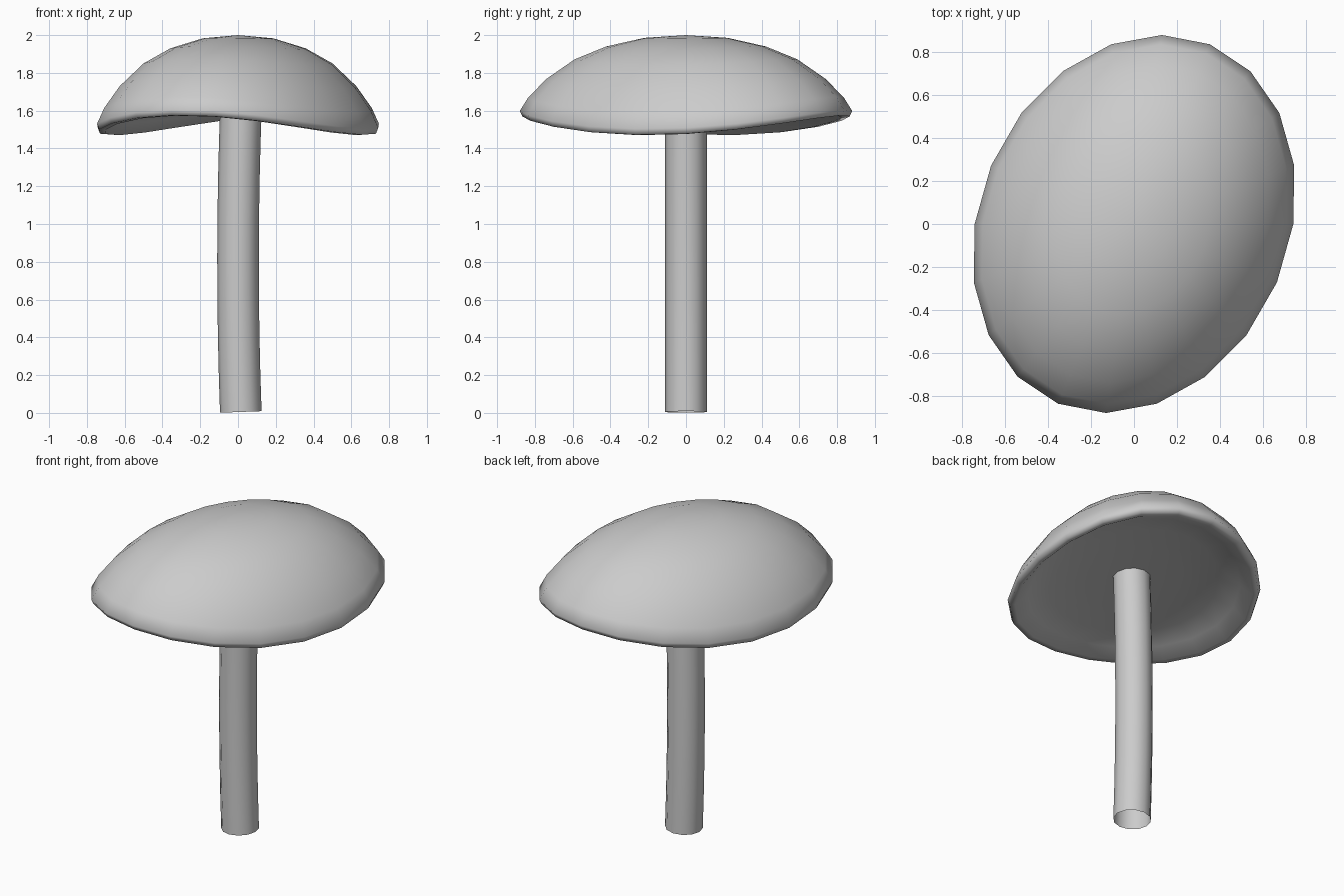
import bpy, bmesh
from math import cos, sin, pi, radians

if "Cube" in bpy.data.objects:
    bpy.data.objects.remove(bpy.data.objects["Cube"])


def lofted(name, rings, tip_start=None, tip_end=None):
    """Skin closed rings of points; optional tips close the ends."""
    bm = bmesh.new()
    loops = [[bm.verts.new(p) for p in ring] for ring in rings]
    n = len(loops[0])
    for a, b in zip(loops, loops[1:]):
        for i in range(n):
            j = (i + 1) % n
            bm.faces.new((a[i], a[j], b[j], b[i]))
    for tip, loop in ((tip_start, loops[0]), (tip_end, loops[-1])):
        if tip:
            v = bm.verts.new(tip)
            for i in range(n):
                bm.faces.new((v, loop[i], loop[(i + 1) % n]))
    bmesh.ops.recalc_face_normals(bm, faces=bm.faces)
    mesh = bpy.data.meshes.new(name)
    bm.to_mesh(mesh)
    bm.free()
    for p in mesh.polygons:
        p.use_smooth = True
    obj = bpy.data.objects.new(name, mesh)
    bpy.context.collection.objects.link(obj)
    return obj


SIDES = 20


def cap_ring(r, z_at_rim):
    """Skewed oval ring of relative size r; z_at_rim maps wavy rim height to z."""
    pts = []
    for k in range(SIDES):
        t = 2 * pi * k / SIDES
        rim = 1.54 + 0.052 * cos(2 * (t - radians(14)))
        pts.append((r * (0.13 * cos(t) + 0.742 * sin(t)),
                    r * 0.88 * cos(t), z_at_rim(rim)))
    return pts


# Cap: domed top, rolled lip, shallow hollow underside
dome = [(0.25, 0.035), (0.48, 0.145), (0.67, 0.31), (0.84, 0.56), (0.95, 0.80), (1.0, 0.97)]
rings = [cap_ring(r, lambda h, d=d: 2.0 - d * (2.0 - h)) for r, d in dome]
rings.append(cap_ring(0.985, lambda h: h - 0.016))
rings.append(cap_ring(0.94, lambda h: h - 0.018))
CEILING = 1.63
for r, f in [(0.84, 0.35), (0.67, 0.68), (0.40, 0.92)]:
    rings.append(cap_ring(r, lambda h, f=f: h + f * (CEILING - h)))
lofted("mushroom_cap", rings, (0, 0, 2.0), (0, 0, CEILING))

# Stem: slightly bowed open tube
STEM_SIDES, R = 12, 0.11
stem_rings = []
for s in range(9):
    z = 0.005 + 1.64 * s / 8
    u = (z - 0.8) / 0.8
    cx, slope = 0.015 * u * u, 0.0375 * u
    stem_rings.append([(cx + R * cos(2 * pi * i / STEM_SIDES),
                        R * sin(2 * pi * i / STEM_SIDES),
                        z - slope * R * cos(2 * pi * i / STEM_SIDES))
                       for i in range(STEM_SIDES)])
lofted("mushroom_stem", stem_rings)
